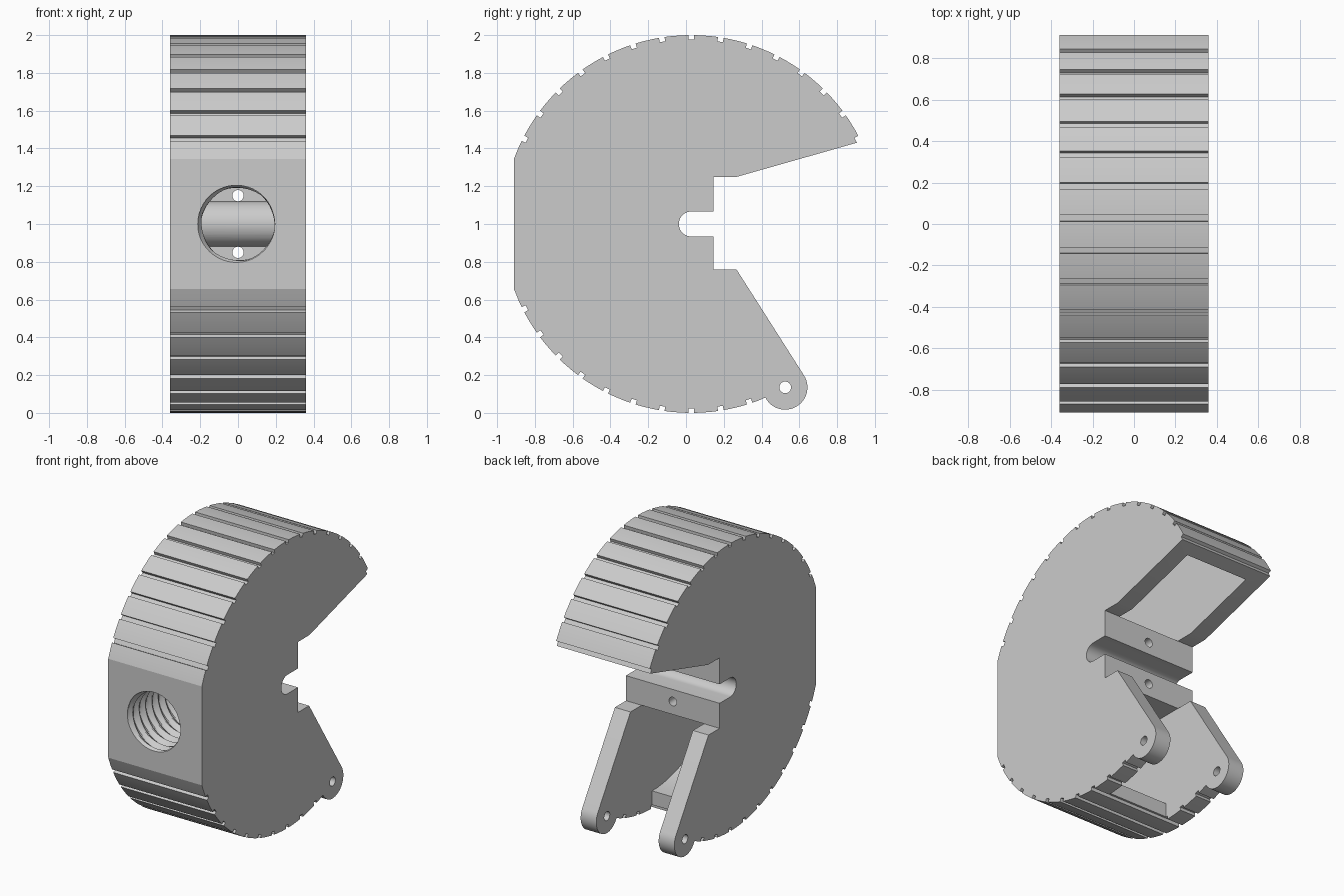
import bpy, bmesh
from math import sin, cos, pi, radians

if "Cube" in bpy.data.objects:
    bpy.data.objects.remove(bpy.data.objects["Cube"])

CY, W, GAP = 0.028, 0.36, 0.24      # disc centre in y, half width, half gap between side plates


def polar(a, r=1.0):
    """Point on the disc; angle in degrees from the top towards +y."""
    return (CY + r * sin(radians(a)), 1 + r * cos(radians(a)))


def arc(cy, cz, r, a0, a1, n):
    """Plain arc, angles in degrees from +y towards +z."""
    return [(cy + r * cos(radians(a0 + (a1 - a0) * i / n)),
             cz + r * sin(radians(a0 + (a1 - a0) * i / n))) for i in range(n + 1)]


def new_object(name, bm):
    bmesh.ops.recalc_face_normals(bm, faces=bm.faces)
    me = bpy.data.meshes.new(name)
    bm.to_mesh(me)
    bm.free()
    ob = bpy.data.objects.new(name, me)
    bpy.context.collection.objects.link(ob)
    return ob


def prism(name, pts, half):
    """Extrude a (y, z) outline along x."""
    bm = bmesh.new()
    a = [bm.verts.new((-half, y, z)) for y, z in pts]
    b = [bm.verts.new((half, y, z)) for y, z in pts]
    bm.faces.new(a)
    bm.faces.new(b[::-1])
    n = len(pts)
    for i in range(n):
        bm.faces.new((a[i], b[i], b[(i + 1) % n], a[(i + 1) % n]))
    return new_object(name, bm)


def bore(name, z, y0, y1, steps, seg, radius):
    """Round cutter along y; radius is a function of (y, turn)."""
    bm = bmesh.new()
    rings = []
    for i in range(steps + 1):
        y = y0 + (y1 - y0) * i / steps
        ring = []
        for j in range(seg):
            t = 2 * pi * j / seg
            r = radius(y, j / seg)
            ring.append(bm.verts.new((r * cos(t), y, z + r * sin(t))))
        rings.append(ring)
    for p, q in zip(rings, rings[1:]):
        for j in range(seg):
            k = (j + 1) % seg
            bm.faces.new((p[j], p[k], q[k], q[j]))
    bm.faces.new(rings[0])
    bm.faces.new(rings[-1])
    return new_object(name, bm)


def combine(ob, other, op='DIFFERENCE'):
    m = ob.modifiers.new(other.name, 'BOOLEAN')
    m.operation, m.solver, m.object = op, 'EXACT', other
    bpy.context.view_layer.objects.active = ob
    bpy.ops.object.modifier_apply(modifier=m.name)
    bpy.data.objects.remove(other)


# Grooved disc outline with mouth and hinge lug
NW, NR = 0.86, 0.977


def grooves(centres):
    pts = []
    for a in centres:
        pts += [polar(a + NW), polar(a + NW, NR), polar(a - NW, NR), polar(a - NW),
                polar(a - 3), polar(a - 6)]
    return pts


outline = grooves(range(63, -64, -9))[1:]
outline += [polar(-69.9), polar(-110.1), polar(-114)]
outline += grooves(range(-117, -199, -9))[:-1]
outline += arc(0.525, 0.135, 0.118, 207, 393, 24)
outline += [(0.267, 0.76), (0.145, 0.76), (0.145, 1.25), (0.27, 1.25)]
body = prism("grooved_body", outline, W)

# Hollow pockets above and below the middle block
upper = [(-0.79, 1.25)] + [polar(a, 0.88) for a in range(-68, 71, 3)] + [(0.3, 1.2), (0.146, 1.25)]
lower = [(-0.79, 0.76)] + [polar(a, 0.88) for a in range(-112, -181, -4)]
lower += [polar(180, 0.88), (CY, -0.1), (1.0, -0.1), (1.0, 0.8), (0.3, 0.8), (0.146, 0.76)]
combine(body, prism("upper_pocket", upper, GAP))
combine(body, prism("lower_pocket", lower, GAP))

# Threaded hole from the front
PITCH = 0.07


def thread(y, turn):
    f = ((y + 0.912) / PITCH + turn) % 1.0
    return 0.191 + 0.026 * (1 - abs(2 * f - 1))


combine(body, bore("threaded_hole", 1.0, -0.95, CY, 84, 48, thread))

# Rounded axle saddle inside the hole, then the axle slot
saddle = arc(CY, 1.0, 0.12, 90, 270, 32) + [(0.08, 0.88), (0.08, 1.12)]
combine(body, prism("axle_saddle", saddle, 0.28), 'UNION')
slot = arc(CY, 1.0, 0.066, 90, 270, 20) + [(0.2, 0.934), (0.2, 1.066)]
combine(body, prism("axle_slot", slot, 0.5))

# Bolt holes and hinge pin holes
for z in (0.85, 1.15):
    combine(body, bore("bolt_hole", z, -0.05, 0.25, 1, 24, lambda y, t: 0.03))
combine(body, prism("pin_hole", arc(0.525, 0.135, 0.031, 0, 345, 23), 0.5))

bpy.ops.object.select_all(action='DESELECT')
body.select_set(True)
bpy.context.view_layer.objects.active = body
bpy.ops.object.shade_smooth_by_angle(angle=radians(20))
